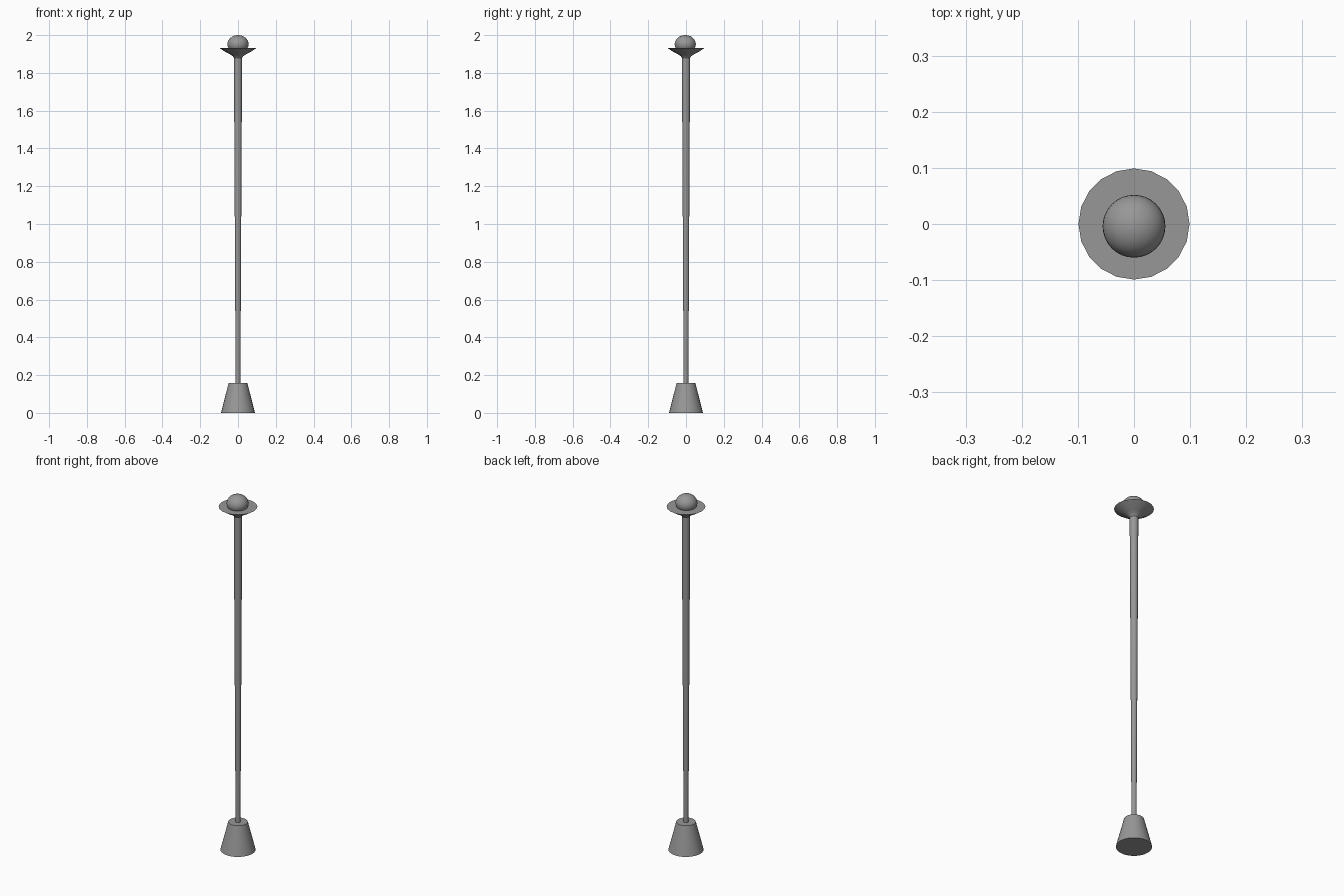
import bpy, bmesh, math
from mathutils import Matrix

if "Cube" in bpy.data.objects:
    bpy.data.objects.remove(bpy.data.objects["Cube"])

# Dark grey for every part
grey = bpy.data.materials.new("dark_grey")
grey.diffuse_color = (0.31, 0.31, 0.31, 1)
grey.use_nodes = True
grey.node_tree.nodes["Principled BSDF"].inputs["Base Color"].default_value = grey.diffuse_color


def lathe(name, profile, sides):
    """Closed solid of revolution from (radius, z) points, with flat end caps."""
    bm = bmesh.new()
    rings = []
    for r, z in profile:
        rings.append([bm.verts.new((r * math.cos(2 * math.pi * i / sides),
                                    r * math.sin(2 * math.pi * i / sides), z))
                      for i in range(sides)])
    for a, b in zip(rings, rings[1:]):
        for i in range(sides):
            j = (i + 1) % sides
            bm.faces.new((a[i], a[j], b[j], b[i]))
    bm.faces.new(rings[0][::-1])
    bm.faces.new(rings[-1])
    return finish(name, bm)


def finish(name, bm):
    mesh = bpy.data.meshes.new(name)
    bm.to_mesh(mesh)
    bm.free()
    mesh.materials.append(grey)
    obj = bpy.data.objects.new(name, mesh)
    bpy.context.collection.objects.link(obj)
    bpy.ops.object.select_all(action='DESELECT')
    obj.select_set(True)
    bpy.context.view_layer.objects.active = obj
    bpy.ops.object.shade_smooth_by_angle(angle=math.radians(30))
    return obj


# Tapered foot
lathe("base", [(0.09, 0), (0.05, 0.157)], 32)

# Pole, widening gently towards the top
lathe("pole", [(0.0125, 0.15), (0.0217, 1.89)], 20)

# Flared dish with a flat top
lathe("dish", [(0.0217, 1.88), (0.028, 1.889), (0.044, 1.899),
               (0.068, 1.912), (0.099, 1.932)], 20)

# Slightly flattened bulb resting in the dish
bm = bmesh.new()
bmesh.ops.create_uvsphere(bm, u_segments=32, v_segments=16, radius=1,
                          matrix=Matrix.Translation((0, -0.004, 1.952))
                          @ Matrix.Diagonal((0.056, 0.056, 0.048, 1)))
finish("bulb", bm)
